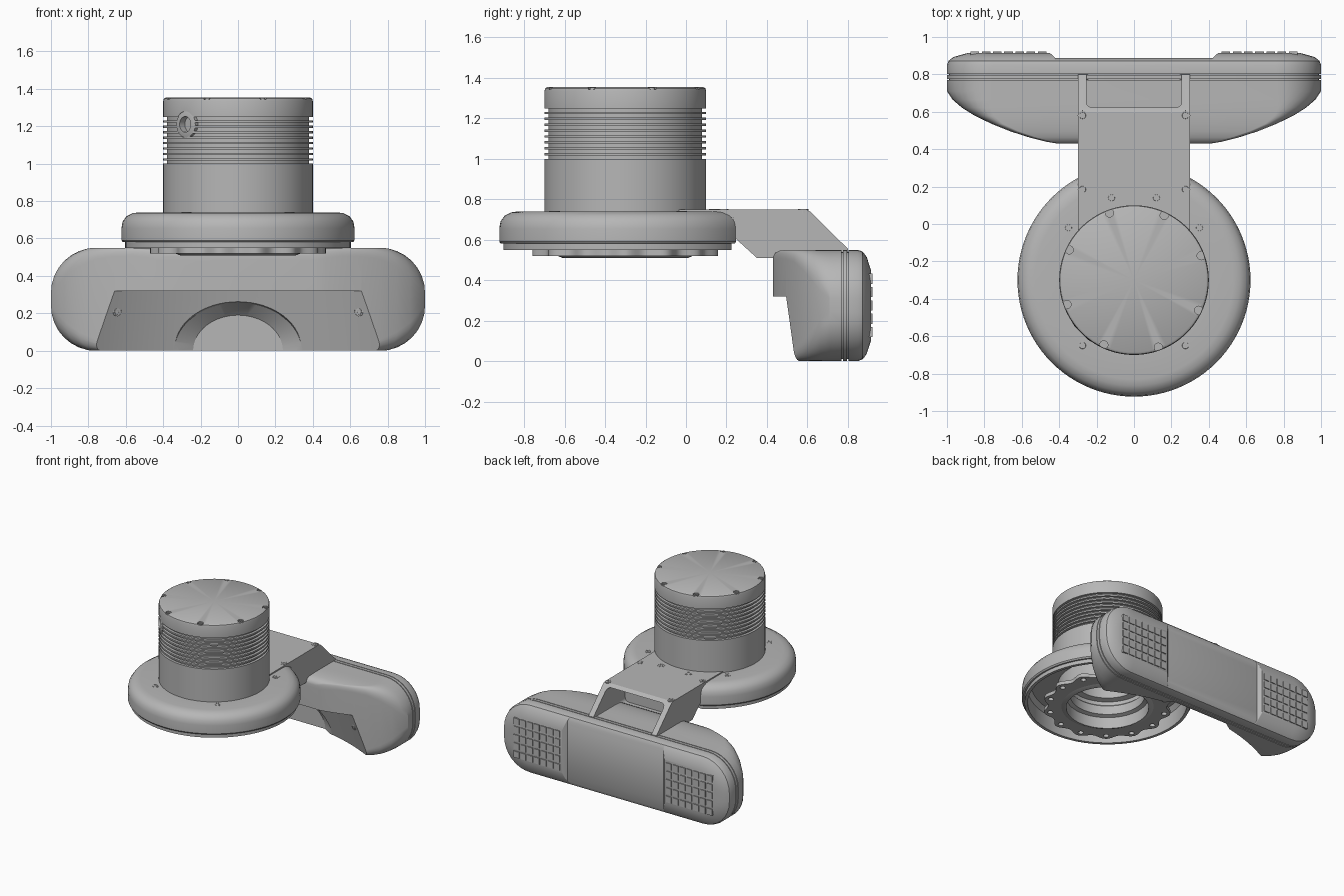
import bpy, bmesh
from math import sin, cos, pi, radians
from mathutils import Matrix, Vector

cube = bpy.data.objects.get("Cube")
if cube:
    bpy.data.objects.remove(cube)

grey = bpy.data.materials.new("mid_grey")
grey.use_nodes = True
GREY = (0.47, 0.47, 0.47, 1)
grey.diffuse_color = GREY
grey.node_tree.nodes["Principled BSDF"].inputs["Base Color"].default_value = GREY

AXIS = Matrix.Translation((0, -0.3, 0))


def shade(ob, angle):
    bpy.ops.object.select_all(action="DESELECT")
    ob.select_set(True)
    bpy.context.view_layer.objects.active = ob
    bpy.ops.object.shade_smooth_by_angle(angle=radians(angle))


def add(name, bm, matrix=Matrix(), angle=35):
    bmesh.ops.recalc_face_normals(bm, faces=bm.faces)
    bm.transform(matrix)
    me = bpy.data.meshes.new(name)
    bm.to_mesh(me)
    bm.free()
    ob = bpy.data.objects.new(name, me)
    bpy.context.collection.objects.link(ob)
    me.materials.append(grey)
    shade(ob, angle)
    return ob


def loft(rings, caps=True):
    """Skin a stack of equally sized closed rings."""
    bm = bmesh.new()
    rows = [[bm.verts.new(p) for p in ring] for ring in rings]
    n = len(rows[0])
    for a, b in zip(rows, rows[1:]):
        for i in range(n):
            j = (i + 1) % n
            bm.faces.new((a[i], a[j], b[j], b[i]))
    if caps:
        bm.faces.new(rows[0])
        bm.faces.new(rows[-1])
    return bm


def lathe(profile, n=96, wave=0, lobes=14):
    """Spin (radius, height) points about z, optionally scalloping the outside."""
    rings = []
    for r, z in profile:
        ring = []
        for i in range(n):
            a = 2 * pi * i / n
            q = r + (wave * cos(lobes * a) if r > 0.4 else 0)
            ring.append((q * cos(a), q * sin(a), z))
        rings.append(ring)
    bm = loft(rings, False)
    bmesh.ops.remove_doubles(bm, verts=bm.verts, dist=1e-5)
    return bm


def rounded(x0, x1, z0, z1, y, inner, outer, steps=8):
    """Rounded rectangle in the xz plane at depth y."""
    pts = []
    corners = ((x1, z1, -1, -1, outer), (x0, z1, 1, -1, inner),
               (x0, z0, 1, 1, inner), (x1, z0, -1, 1, outer))
    for k, (x, z, sx, sz, r) in enumerate(corners):
        for i in range(steps + 1):
            a = pi / 2 * (k + i / steps)
            pts.append((x + sx * r + r * cos(a), y, z + sz * r + r * sin(a)))
    return pts


def slab(w, y, inset, r):
    return rounded(-w, w, inset, 0.55 - inset, y, r, r)


def box(bm, lo, hi):
    lo, hi = Vector(lo), Vector(hi)
    size = Matrix.Diagonal((*(hi - lo), 1))
    bmesh.ops.create_cube(bm, size=1, matrix=Matrix.Translation((lo + hi) / 2) @ size)


def pegs(spots, radius, depth):
    """Upright cylinders used for drilling."""
    bm = bmesh.new()
    for spot in spots:
        bmesh.ops.create_cone(bm, cap_ends=True, segments=20, radius1=radius, radius2=radius,
                              depth=depth, matrix=Matrix.Translation(spot))
    return bm


def circle_spots(count, start, r, z):
    angles = [start + 2 * pi * i / count for i in range(count)]
    return [(r * cos(a), r * sin(a), z) for a in angles]


def cut(ob, bm, matrix=Matrix(), angle=30):
    """Carve the shape out of an object, then drop the cutter."""
    cutter = add("cutter", bm, matrix)
    mod = ob.modifiers.new("Cut", "BOOLEAN")
    mod.operation = "DIFFERENCE"
    mod.object = cutter
    mod.solver = "EXACT"
    bpy.context.view_layer.objects.active = ob
    bpy.ops.object.modifier_apply(modifier=mod.name)
    bpy.data.objects.remove(cutter)
    shade(ob, angle)


def screw(name, place):
    head = [(0, 0.0005), (0.009, 0.0005), (0.009, 0.003), (0.017, 0.003), (0.018, 0.0005),
            (0.023, 0.0005), (0.023, 0.002), (0.026, 0.002), (0.026, -0.02)]
    add(name, lathe(head, 20), place)


# Hollow round housing with stepped centre bore, opened where the bracket enters
housing = add("round_housing", lathe([
    (0, 0.87), (0.39, 0.87), (0.39, 0.74), (0.53, 0.74), (0.565, 0.735), (0.597, 0.718),
    (0.617, 0.69), (0.623, 0.655), (0.623, 0.59), (0.615, 0.58), (0.603, 0.58),
    (0.603, 0.55), (0.58, 0.55), (0.58, 0.67), (0.555, 0.705), (0.36, 0.705),
    (0.36, 0.53), (0.31, 0.51), (0.3, 0.51), (0.3, 0.6), (0.27, 0.61), (0.27, 0.68),
    (0.28, 0.69), (0.28, 0.72), (0.24, 0.73), (0.24, 0.85), (0, 0.85)]), AXIS)
notch = bmesh.new()
box(notch, (-0.295, 0.225, 0.4), (0.295, 0.5, 0.9))
cut(housing, notch, angle=35)

# Scalloped ring with bolt holes
ring = add("scalloped_ring", lathe([(0.31, 0.52), (0.45, 0.52), (0.45, 0.548),
                                    (0.31, 0.548), (0.31, 0.52)], 168, wave=0.02), AXIS)
cut(ring, pegs(circle_spots(14, 0, 0.425, 0.53), 0.02, 0.1), AXIS)

# Finned motor drum with notched rim
drum = [(0, 0.9), (0.38, 0.9), (0.38, 0.735), (0.4, 0.735), (0.4, 1.0)]
for i in range(9):
    z = 1.0 + i * 0.029
    drum += [(0.38, z), (0.38, z + 0.017), (0.4, z + 0.017), (0.4, z + 0.029)]
drum += [(0.4, 1.335), (0.396, 1.348), (0.385, 1.355), (0, 1.355)]
motor = add("motor_drum", lathe(drum), AXIS)
cut(motor, pegs(circle_spots(8, radians(20), 0.382, 1.355), 0.022, 0.024), AXIS, 35)
for spot in circle_spots(8, radians(20), 0.38, 1.345):
    add("drum_screw", lathe([(0, 0), (0.008, 0), (0.008, 0.006), (0.015, 0.006),
                             (0.015, -0.01)], 20), AXIS @ Matrix.Translation(spot))

# Cable socket set into the fins
radial = AXIS @ Matrix.Translation((0, 0, 1.21)) @ Matrix.Rotation(radians(225), 4, "Z") \
    @ Matrix.Rotation(pi / 2, 4, "Y")
cut(motor, lathe([(0, 0.35), (0.07, 0.35), (0.07, 0.45), (0, 0.45)], 32), radial, 35)
add("cable_socket", lathe([(0, 0.36), (0.042, 0.36), (0.042, 0.4), (0.05, 0.4),
                           (0.071, 0.394), (0.071, 0.34), (0, 0.34)], 32), radial)

# Bracket arm with an open pocket at the sloping end
side = [(-0.04, 0.75), (0.595, 0.75), (0.615, 0.738), (0.8, 0.555), (0.8, 0.52),
        (0.43, 0.51), (0.35, 0.51), (0.24, 0.61), (0.235, 0.71), (-0.04, 0.71)]
arm = add("bracket_arm", loft([[(x, y, z) for y, z in side] for x in (-0.3, 0.3)]), angle=20)
cut(arm, loft([rounded(-0.255, 0.255, 0.53, 0.73, y, 0.03, 0.03) for y in (0.4, 0.95)]))

# Housing and bracket screws
for s in (-1, 1):
    for x, y, z in ((0.35, -0.02, 0.74), (0.12, 0.14, 0.75), (0.275, -0.65, 0.74),
                    (0.275, 0.185, 0.75), (0.275, 0.58, 0.75)):
        screw("top_screw", Matrix.Translation((s * x, y, z - 0.001)))
    screw("recess_screw", Matrix.Translation((s * 0.645, 0.536, 0.21))
          @ Matrix.Rotation(radians(-s * 25), 4, "Z") @ Matrix.Rotation(radians(94), 4, "X"))

# Front body of the cross bar: bowed front, full height, soft edges
body = add("bar_body", loft([
    slab(1, 0.769, 0, 0.24), slab(1, 0.71, 0, 0.24), slab(0.97, 0.665, 0, 0.205),
    slab(0.92, 0.622, 0, 0.15), slab(0.85, 0.578, 0, 0.1), slab(0.76, 0.535, 0, 0.06),
    slab(0.66, 0.495, 0.001, 0.045), slab(0.56, 0.463, 0.004, 0.04),
    slab(0.47, 0.44, 0.015, 0.04), slab(0.41, 0.43, 0.035, 0.035)]), angle=40)

# Wide conical hollow below, with a half-round dent in its wall
hollow = bmesh.new()
bmesh.ops.create_cone(hollow, cap_ends=True, segments=200, radius1=1.617, radius2=1.498,
                      depth=0.42, matrix=Matrix.Translation((0, -0.85, 0.11)))
cut(body, hollow)
dent = []
for y, rx, rz in ((0.6, 0.365, 0.28), (0.69, 0.34, 0.255), (0.755, 0.24, 0.19)):
    dent.append([(rx * cos(2 * pi * i / 64), y, rz * sin(2 * pi * i / 64)) for i in range(64)])
cut(body, loft(dent))

# Seam core, trim band and rear cover
add("bar_seam", loft([slab(0.99, y, 0.01, 0.23) for y in (0.76, 0.83)]))
add("trim_band", loft([slab(1, y, 0, 0.24) for y in (0.775, 0.797)]))
add("bar_cover", loft([slab(1, 0.803, 0, 0.24), slab(1, 0.85, 0, 0.24),
                       slab(0.992, 0.872, 0.008, 0.232), slab(0.965, 0.887, 0.035, 0.21)]))

# Sloped grip pads with raised square tiles
pad = loft([rounded(0.415, 0.988, 0.012, 0.538, 0.876, 0.005, 0.22),
            rounded(0.425, 0.965, 0.035, 0.515, 0.893, 0.005, 0.21),
            rounded(0.45, 0.89, 0.1, 0.45, 0.914, 0.005, 0.13)])
for i in range(7):
    for j in range(5):
        x, z = 0.468 + 0.06 * i, 0.275 + 0.066 * (j - 2)
        box(pad, (x, 0.9, z - 0.025), (x + 0.046, 0.921, z + 0.025))
grip = add("grip_pads", pad, angle=20)
grip.modifiers.new("Mirror", "MIRROR")
